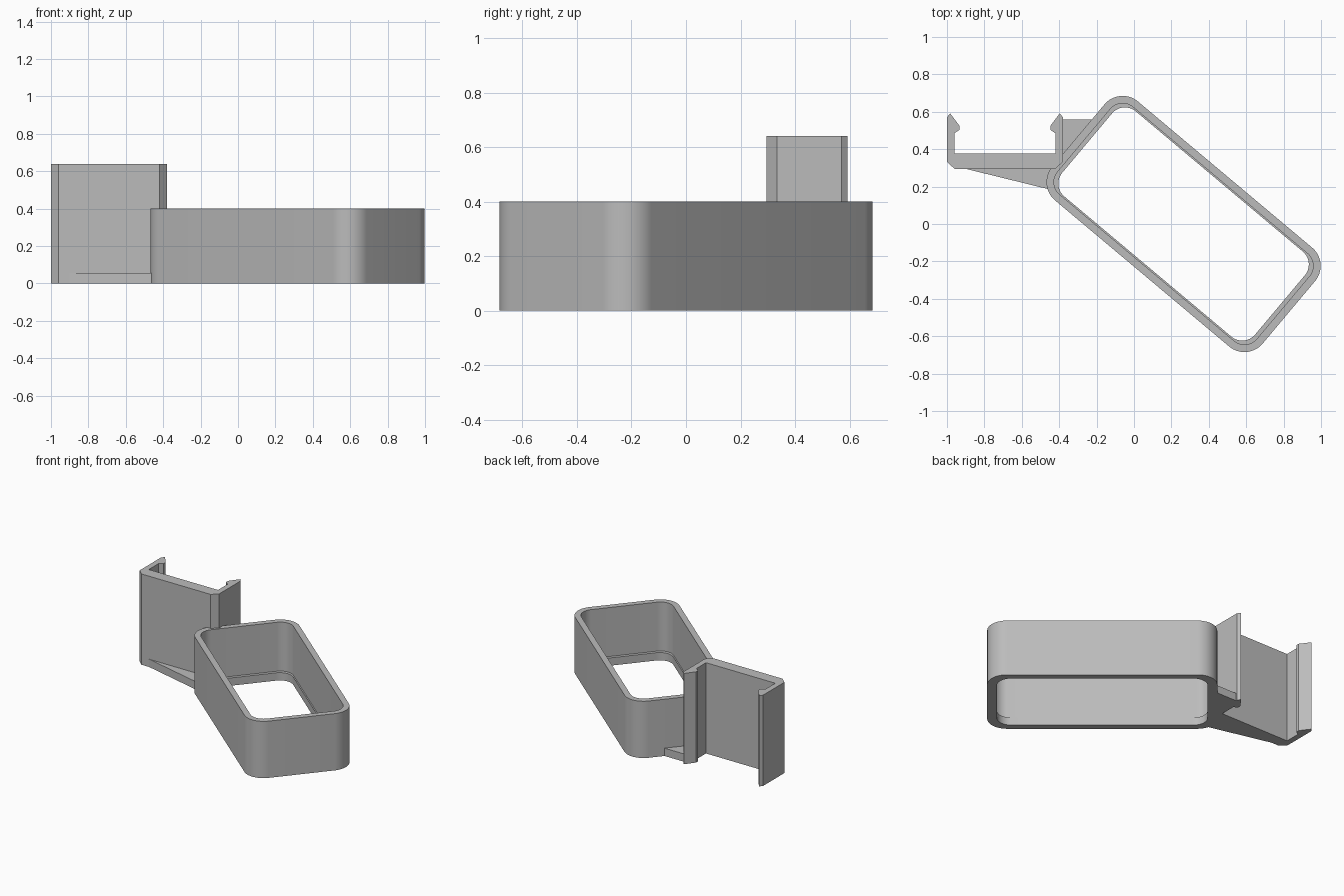
import bpy, bmesh
from math import sin, cos, pi, radians
from mathutils import Matrix, Vector

cube = bpy.data.objects.get("Cube")
if cube:
    bpy.data.objects.remove(cube, do_unlink=True)

grey = bpy.data.materials.new("plain grey")
grey.use_nodes = True
COLOUR = (0.5, 0.5, 0.5, 1)
grey.diffuse_color = COLOUR
grey.node_tree.nodes["Principled BSDF"].inputs["Base Color"].default_value = COLOUR


def finish(name, bm):
    bmesh.ops.recalc_face_normals(bm, faces=bm.faces)
    mesh = bpy.data.meshes.new(name)
    bm.to_mesh(mesh)
    bm.free()
    mesh.materials.append(grey)
    obj = bpy.data.objects.new(name, mesh)
    bpy.context.collection.objects.link(obj)
    return obj


def prism(name, outline, height):
    """Extrude a flat outline upward from the ground."""
    bm = bmesh.new()
    face = bm.faces.new([bm.verts.new((x, y, 0)) for x, y in outline])
    top = bmesh.ops.extrude_face_region(bm, geom=[face])["geom"]
    verts = [v for v in top if isinstance(v, bmesh.types.BMVert)]
    bmesh.ops.translate(bm, verts=verts, vec=(0, 0, height))
    return finish(name, bm)


def rounded_rect(a, b, r, z, steps=16):
    """Points of a rounded rectangle with half sizes a and b."""
    points = []
    for i, (sx, sy) in enumerate([(1, 1), (-1, 1), (-1, -1), (1, -1)]):
        for k in range(steps + 1):
            t = (i + k / steps) * pi / 2
            points.append(Vector((sx * (a - r) + r * cos(t),
                                  sy * (b - r) + r * sin(t), z)))
    return points


# Rounded frame with an inner ledge at the bottom
A, B, R, HEIGHT, WALL, LEDGE = 0.735, 0.345, 0.127, 0.4, 0.04, 0.055
sections = [
    rounded_rect(A, B, R, 0),
    rounded_rect(A, B, R, HEIGHT),
    rounded_rect(A - WALL, B - WALL, R - WALL, HEIGHT),
    rounded_rect(A - WALL, B - WALL, R - WALL, LEDGE),
    rounded_rect(A - 0.062, B - 0.048, 0.09, LEDGE),
    rounded_rect(A - 0.062, B - 0.048, 0.09, 0),
]
place = Matrix.Translation((0.265, 0, 0)) @ Matrix.Rotation(radians(-40), 4, 'Z')
bm = bmesh.new()
rings = [[bm.verts.new(place @ p) for p in s] for s in sections]
for lower, upper in zip(rings, rings[1:] + rings[:1]):
    for i in range(len(lower)):
        j = (i + 1) % len(lower)
        bm.faces.new((lower[i], lower[j], upper[j], upper[i]))
frame = finish("frame", bm)
bpy.ops.object.select_all(action='DESELECT')
frame.select_set(True)
bpy.context.view_layer.objects.active = frame
bpy.ops.object.shade_smooth_by_angle(angle=radians(30))

# Snap clip: back plate with two hooked arms, mirrored about its middle
MIDDLE = -0.69
half = [(0.27, 0.295), (0.31, 0.333), (0.31, 0.57), (0.293, 0.592),
        (0.243, 0.525), (0.243, 0.503), (0.27, 0.485), (0.27, 0.377)]
outline = [(MIDDLE + x, y) for x, y in half]
outline += [(MIDDLE - x, y) for x, y in reversed(half)]
prism("clip", outline, 0.64)

# Low webs joining the clip to the frame
prism("front_web", [(-0.9, 0.295), (-0.46, 0.187), (-0.43, 0.2),
                    (-0.43, 0.297)], LEDGE)
prism("back_web", [(-0.38, 0.36), (-0.21, 0.56), (-0.38, 0.56)], LEDGE)
